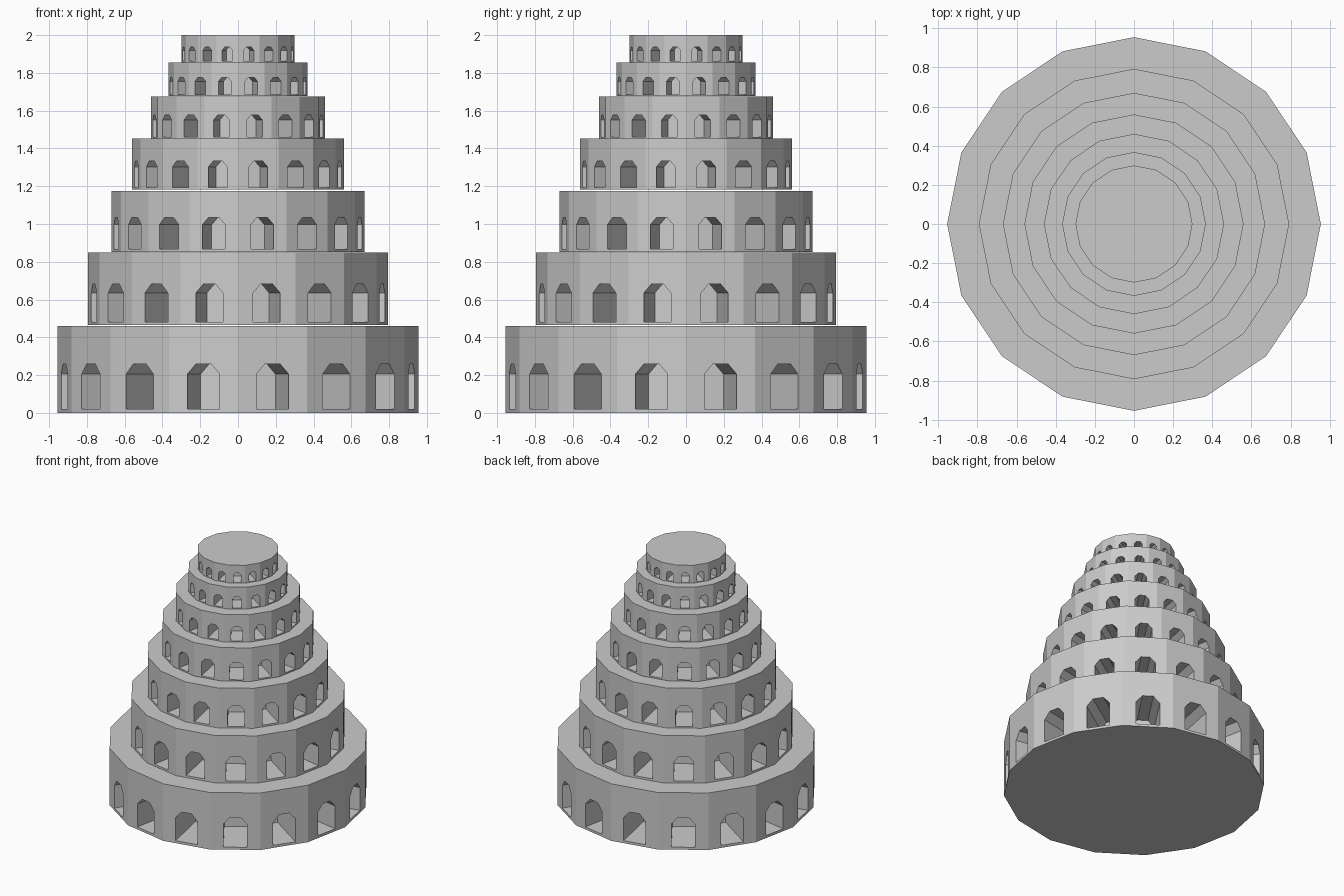
import bpy, bmesh
from math import pi, sin, cos, tan
from mathutils import Vector

if "Cube" in bpy.data.objects:
    bpy.data.objects.remove(bpy.data.objects["Cube"])

SIDES = 16
R, H, DEPTH = 0.955, 0.461, 0.36       # ground tier radius, height, niche depth
APOTHEM = R * cos(pi / SIDES)
HALF = R * sin(pi / SIDES)

# niche outline on a wall facet: (sideways, height)
ARCH = [(-.0875, .02), (.0875, .02), (.0875, .205), (.04, .26), (-.04, .26), (-.0875, .205)]
CORNERS = [(-HALF, 0), (HALF, 0), (HALF, H), (-HALF, H)]


def tier_mesh():
    bm = bmesh.new()
    bottom, top = [], []
    for i in range(SIDES):
        a = 2 * pi * (i + 0.5) / SIDES
        out, side = Vector((cos(a), sin(a), 0)), Vector((-sin(a), cos(a), 0))

        def put(p, d):
            return bm.verts.new(out * d + side * p[0] + Vector((0, 0, p[1])))

        bl, br, tr, tl = [put(p, APOTHEM) for p in CORNERS]
        p = [put(q, APOTHEM) for q in ARCH]
        b = [put(q, APOTHEM - DEPTH) for q in ARCH]
        # wall around the opening
        for f in ((bl, br, p[1], p[0]), (br, tr, p[2], p[1]), (tr, p[3], p[2]),
                  (tr, tl, p[4], p[3]), (tl, p[5], p[4]), (tl, bl, p[0], p[5])):
            bm.faces.new(f)
        # niche sides and back
        for k in range(6):
            n = (k + 1) % 6
            bm.faces.new((p[k], p[n], b[n], b[k]))
        bm.faces.new(b)
        bottom.append(bl)
        top.append(tl)
    # floor and roof
    bm.faces.new(bottom[::-1])
    bm.faces.new(top)
    bmesh.ops.remove_doubles(bm, verts=bm.verts, dist=1e-4)
    bmesh.ops.recalc_face_normals(bm, faces=bm.faces)
    me = bpy.data.meshes.new("arcaded_tier")
    bm.to_mesh(me)
    bm.free()
    return me


# each storey is a scaled copy of the ground tier: (radius, top height)
STOREYS = [(.955, .461), (.793, .848), (.67, 1.176), (.56, 1.452),
           (.46, 1.674), (.367, 1.854), (.299, 2.0)]
mesh = tier_mesh()
for i, (r, top_z) in enumerate(STOREYS):
    ob = bpy.data.objects.new(f"tower_tier_{i + 1}", mesh)
    s = r / R
    ob.scale = (s, s, s)
    ob.location.z = top_z - H * s
    bpy.context.collection.objects.link(ob)
